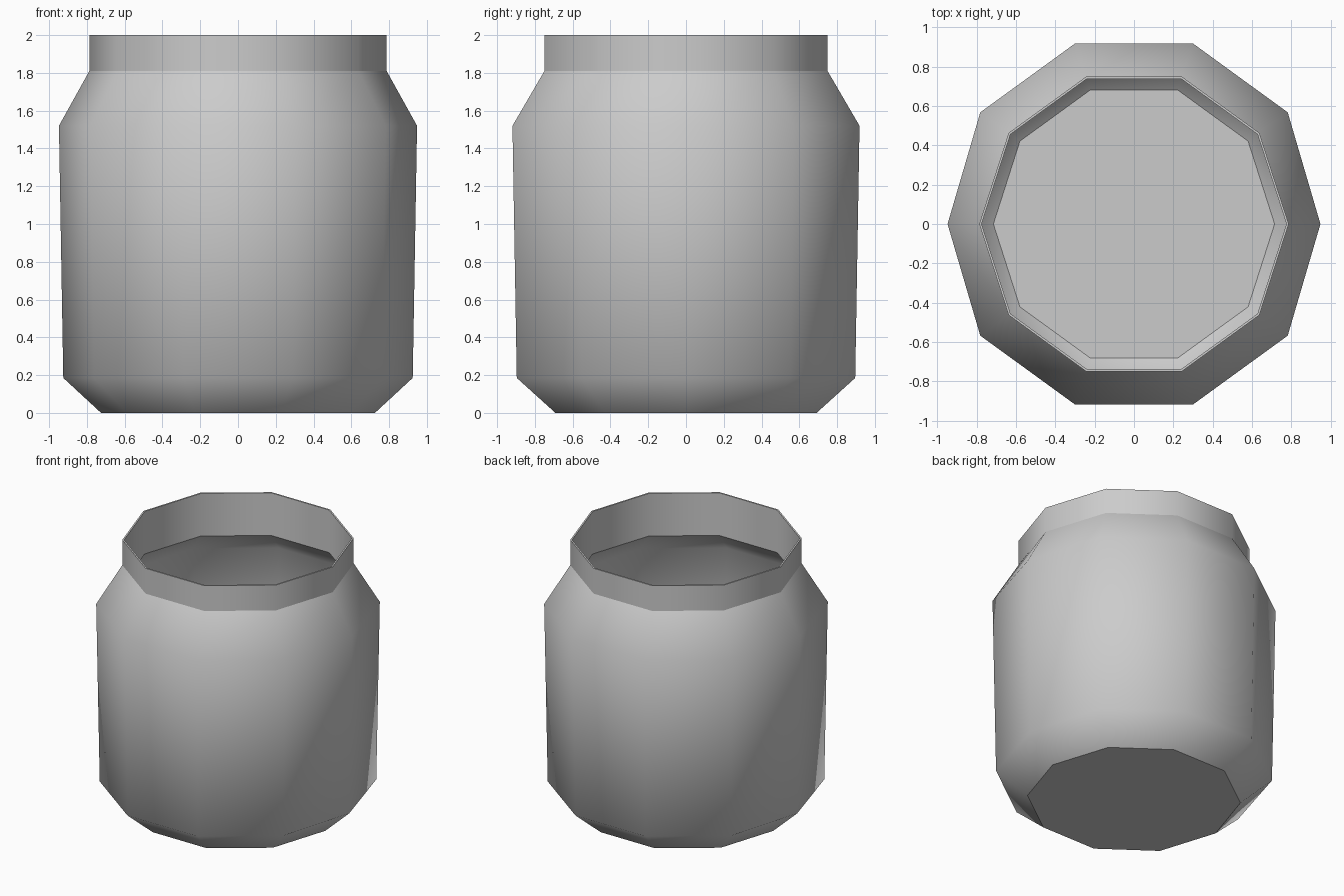
import bpy, bmesh
from math import cos, sin, radians

if "Cube" in bpy.data.objects:
    bpy.data.objects.remove(bpy.data.objects["Cube"])

SIDES = 10
# Closed shell profile: (radius at the two x corners, radius elsewhere, height, hard ring)
PROFILE = [
    (0.725, 0.727, 0.00, True),    # outer base
    (0.925, 0.942, 0.185, False),  # base chamfer
    (0.948, 0.966, 1.52, False),   # shoulder start
    (0.787, 0.788, 1.81, True),    # neck base
    (0.787, 0.788, 2.00, True),    # outer rim
    (0.775, 0.776, 2.00, True),    # inner rim
    (0.775, 0.776, 1.68, True),    # inside neck bottom
    (0.930, 0.948, 1.51, False),   # inside shoulder
    (0.910, 0.926, 0.19, False),   # inside wall bottom
    (0.715, 0.717, 0.015, True),   # inside floor
]


def build_jar():
    bm = bmesh.new()
    rings = []
    for rx, r, z, hard in PROFILE:
        ring = []
        for i in range(SIDES):
            a = radians(360 * i / SIDES)
            rad = rx if i % (SIDES // 2) == 0 else r
            ring.append(bm.verts.new((rad * cos(a), rad * sin(a), z)))
        rings.append(ring)

    # Walls between successive rings
    for lower, upper in zip(rings, rings[1:]):
        for i in range(SIDES):
            j = (i + 1) % SIDES
            bm.faces.new((lower[i], lower[j], upper[j], upper[i])).smooth = True

    # Flat base and flat inside floor
    bm.faces.new(rings[0][::-1])
    bm.faces.new(rings[-1])

    # Creases at the base, neck and rim
    for ring, row in zip(rings, PROFILE):
        if row[3]:
            for i in range(SIDES):
                bm.edges.get((ring[i], ring[(i + 1) % SIDES])).smooth = False

    bmesh.ops.recalc_face_normals(bm, faces=bm.faces)
    mesh = bpy.data.meshes.new("jar")
    bm.to_mesh(mesh)
    bm.free()
    obj = bpy.data.objects.new("jar", mesh)
    bpy.context.collection.objects.link(obj)


build_jar()
